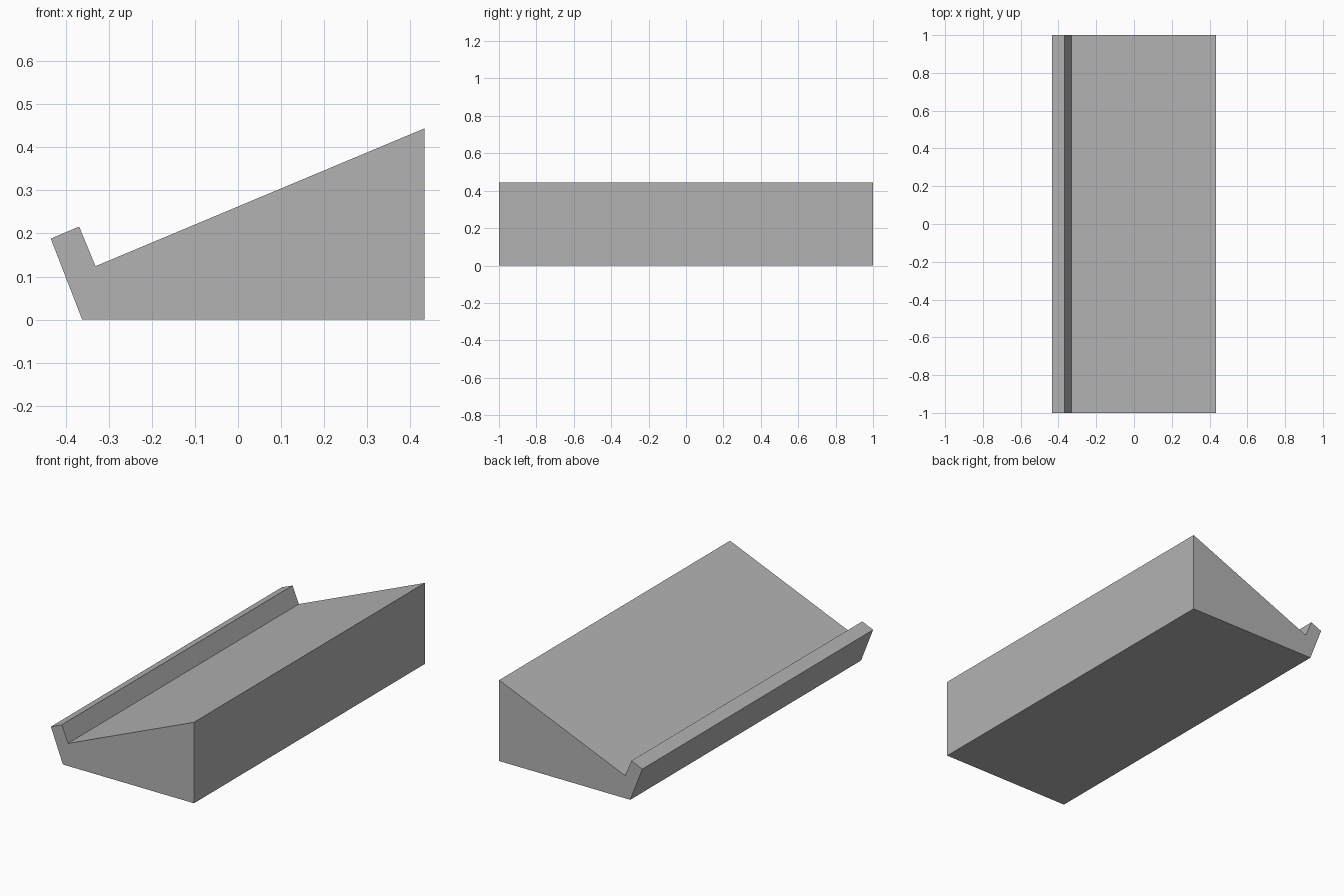
import bpy
import bmesh

cube = bpy.data.objects.get("Cube")
if cube:
    bpy.data.objects.remove(cube, do_unlink=True)

# Single plain grey finish
grey = bpy.data.materials.new("plain_grey")
grey.use_nodes = True
colour = (0.45, 0.45, 0.45, 1.0)
grey.diffuse_color = colour
grey.node_tree.nodes["Principled BSDF"].inputs["Base Color"].default_value = colour


def extrude_profile(name, profile, half_length, material):
    """Extrude a closed x-z outline along y, centred on y = 0."""
    bm = bmesh.new()
    outline = [bm.verts.new((x, -half_length, z)) for x, z in profile]
    face = bm.faces.new(outline)
    result = bmesh.ops.extrude_face_region(bm, geom=[face], use_keep_orig=True)
    moved = [v for v in result["geom"] if isinstance(v, bmesh.types.BMVert)]
    bmesh.ops.translate(bm, verts=moved, vec=(0, 2 * half_length, 0))
    bmesh.ops.recalc_face_normals(bm, faces=bm.faces)
    mesh = bpy.data.meshes.new(name)
    bm.to_mesh(mesh)
    bm.free()
    mesh.materials.append(material)
    obj = bpy.data.objects.new(name, mesh)
    bpy.context.collection.objects.link(obj)
    return obj


# Sloped wedge with a raised retaining lip along its low edge
wedge_profile = [
    (-0.362, 0.0),     # base, low side
    (0.433, 0.0),      # base, high side
    (0.433, 0.444),    # top of slope
    (-0.331, 0.124),   # foot of slope
    (-0.369, 0.216),   # inner lip edge
    (-0.435, 0.188),   # outer lip edge
]
extrude_profile("sloped_stand", wedge_profile, 1.0, grey)
